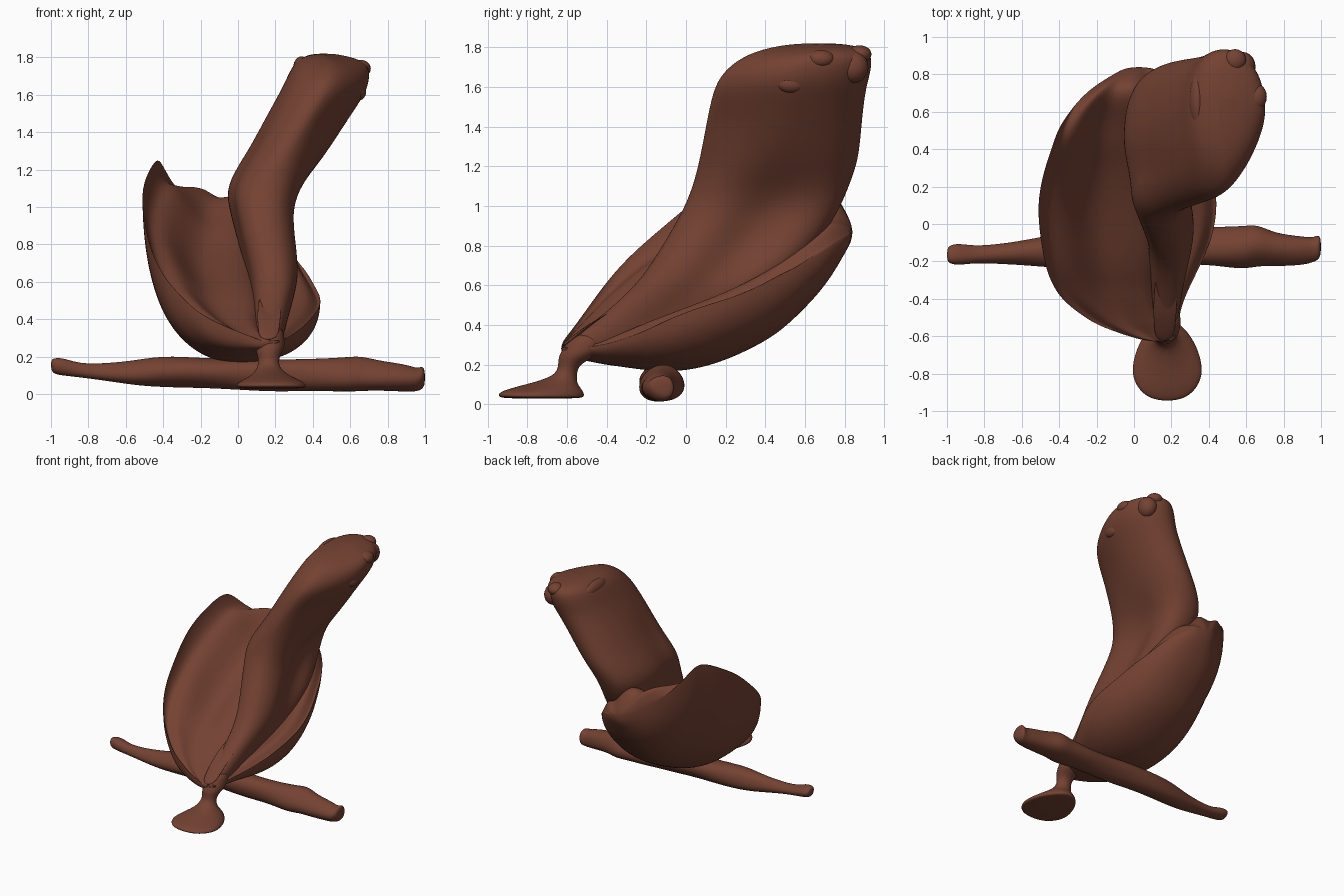
import bpy, bmesh, math, random
from mathutils import Vector

random.seed(4)
brown = bpy.data.materials.new("warm brown")
brown.diffuse_color = (0.174, 0.054, 0.032, 1)


def loft(name, rings, levels=2):
    """Closed smooth solid through rings with equal point counts."""
    bm = bmesh.new()
    vs = [[bm.verts.new(p) for p in r] for r in rings]
    n = len(vs[0])
    for a, b in zip(vs, vs[1:]):
        for i in range(n):
            j = (i + 1) % n
            bm.faces.new((a[i], a[j], b[j], b[i]))
    bm.faces.new(vs[0][::-1])
    bm.faces.new(vs[-1])
    bmesh.ops.recalc_face_normals(bm, faces=bm.faces)
    me = bpy.data.meshes.new(name)
    bm.to_mesh(me)
    bm.free()
    me.materials.append(brown)
    me.polygons.foreach_set("use_smooth", [True] * len(me.polygons))
    ob = bpy.data.objects.new(name, me)
    bpy.context.collection.objects.link(ob)
    mod = ob.modifiers.new("smooth", "SUBSURF")
    mod.levels = mod.render_levels = levels
    return ob


def power(v, e):
    return math.copysign(abs(v) ** e, v)


def oval(x0, x1, y0, y1, z, n=28, e=0.85):
    """Horizontal rounded section inside the given bounds."""
    return [Vector(((x0 + x1) / 2 + (x1 - x0) / 2 * power(math.cos(a), e),
                    (y0 + y1) / 2 + (y1 - y0) / 2 * power(math.sin(a), e), z))
            for a in (2 * math.pi * i / n for i in range(n))]


# Branch lying across, with knots and uneven thickness
stations = [(-1.0, -.165, .155, .025), (-.985, -.165, .15, .045), (-.93, -.165, .145, .05),
            (-.85, -.165, .125, .038), (-.7, -.16, .115, .048), (-.55, -.15, .11, .066),
            (-.4, -.14, .12, .085), (-.2, -.13, .115, .085), (0, -.13, .11, .085),
            (.2, -.13, .10, .085), (.4, -.12, .10, .088), (.58, -.13, .10, .099),
            (.66, -.11, .105, .098), (.75, -.135, .095, .08), (.9, -.14, .085, .072),
            (.96, -.135, .075, .06), (.985, -.12, .09, .062), (1.0, -.12, .09, .04)]
rings = []
for x, y, z, r in stations:
    ring = []
    for i in range(14):
        a = 2 * math.pi * i / 14
        k = r * (1 + .07 * math.sin(3 * a + 5 * x) + .05 * math.sin(2 * a - 9 * x))
        ring.append(Vector((x, y + 1.15 * k * math.cos(a), z + k * math.sin(a))))
    rings.append(ring)
loft("branch", rings)

# Pear-shaped foot with a thin stem
rings = []
for k, s in enumerate([
        (.0, .36, -.92, -.53, .028), (-.02, .375, -.95, -.51, .04), (-.01, .365, -.945, -.515, .062),
        (.05, .30, -.86, -.535, .088), (.085, .255, -.76, -.55, .112), (.105, .22, -.665, -.55, .145),
        (.11, .22, -.645, -.545, .185), (.10, .23, -.645, -.51, .215), (.09, .25, -.64, -.44, .25),
        (.09, .25, -.61, -.40, .30), (.10, .24, -.57, -.42, .36)]):
    ring = oval(*s, n=24, e=.85 if k < 3 else 1)
    if k < 3:
        for p in ring:                   # narrower towards the stem
            p.x = .175 + (p.x - .175) * (1 - .4 * max(0, (p.y + .8) / .29) ** 1.3)
    rings.append(ring)
loft("foot", rings)

# Cupped shell: y, right rim (x, z), keel (x, z), left rim (x, z), lining lift
shell = [(-.63, .21, .29, .14, .25, .07, .31, 0), (-.59, .225, .285, .11, .235, -.06, .36, 0),
         (-.54, .235, .285, .07, .225, -.20, .43, .01), (-.48, .245, .29, .04, .215, -.29, .51, .01),
         (-.41, .265, .305, .02, .20, -.38, .61, .01), (-.33, .30, .33, .01, .19, -.435, .71, 0),
         (-.23, .35, .37, .01, .175, -.475, .82, 0), (-.08, .42, .43, .01, .16, -.50, .95, -.02),
         (.10, .45, .50, .01, .185, -.52, 1.09, -.04), (.28, .425, .565, .02, .255, -.485, 1.20, -.03),
         (.42, .385, .625, .03, .33, -.435, 1.29, -.01), (.50, .355, .665, .03, .39, -.41, 1.25, .03),
         (.58, .325, .71, .03, .465, -.36, 1.14, .10), (.67, .28, .76, .03, .56, -.29, 1.05, .17),
         (.74, .23, .80, .02, .655, -.21, .98, .18), (.80, .16, .84, .02, .76, -.11, .92, .10),
         (.84, .10, .87, .02, .83, -.04, .89, .02)]
N = 16
rings = []
for k, (y, rx, rz, kx, kz, lx, lz, lift) in enumerate(shell):
    def outer(t):
        """t runs from -1 at the left rim, 0 at the keel, to 1 at the right rim."""
        a = abs(t) * math.pi / 2
        ex, ez = (rx, rz) if t > 0 else (lx, lz)
        return Vector((kx + (ex - kx) * math.sin(a) ** .9, y,
                       ez - (ez - kz) * math.cos(a) ** .9 if abs(t) < 1 else ez))
    rough = .02 if 4 < k < 15 else .006
    ring = []
    for i in range(2 * N + 1):
        p = outer(i / N - 1)
        if i in (0, 2 * N):
            p.z += random.uniform(-rough, rough)
        ring.append(p)
    # folded lining filling most of the cup, rising into a saddle at the back
    left, right = Vector((lx, y, lz)), Vector((rx, y, rz))
    size = min(1, (lz - kz) / .8)
    for i in range(2 * N - 1, 0, -1):
        t = i / N - 1
        p = outer(t)
        chord = left.lerp(right, (p.x - lx) / (rx - lx))
        q = chord.lerp(p, .14 if t > 0 else .14 + .22 * abs(t))
        q.z += lift * (1 - t * t) * (1 - .6 * t)
        q.z += .045 * size * math.sin(11 * t + 1.2 * y + 1) * (1 - t * t)
        ring.append(q)
    rings.append(ring)
loft("shell", rings)

# Leaning body and neck rising out of the shell
body = [(.10, .23, -.60, -.30, .27), (.09, .25, -.585, -.10, .33), (.08, .275, -.46, .15, .42),
        (.07, .31, -.34, .34, .52), (.05, .345, -.22, .50, .64), (.0, .335, -.12, .66, .80),
        (-.045, .315, -.02, .77, .97), (-.07, .345, .03, .82, 1.09), (-.01, .425, .06, .865, 1.21),
        (.055, .49, .08, .88, 1.31), (.115, .56, .10, .89, 1.42), (.17, .625, .12, .90, 1.52),
        (.22, .685, .145, .915, 1.61), (.255, .705, .19, .935, 1.68), (.285, .705, .27, .94, 1.745),
        (.32, .66, .37, .92, 1.787), (.37, .56, .49, .84, 1.812), (.42, .50, .6, .74, 1.82)]
rings = []
for s in body:
    x0, x1, y0, y1, z = s
    ring = oval(*s, e=.82 if z < 1.2 else .9)
    dent = .09 * math.exp(-((z - .85) / .25) ** 2)
    groove = .03 * math.exp(-((z - 1.1) / .4) ** 2)
    trim = .12 * min(1, max(0, (z - 1.1) / .3))
    for p in ring:
        u = (p.y - y0) / (y1 - y0)
        v = (p.x - x0) / (x1 - x0)
        if v > .5:                       # hollow flank on the right
            p.x -= dent * math.exp(-((u - .55) / .2) ** 2)
        else:                            # long crease on the left
            p.x += groove * math.exp(-((u - .3) / .12) ** 2)
        # front right corner falls back, back right corner is eased
        p.x -= trim * max(0, v - .5) * max(0, .5 - u) * 2.2
        p.y += trim * max(0, v - .5) * (max(0, .5 - u) * 2.2 - max(0, u - .7) * 1.5)
    rings.append(ring)
loft("neck", rings)

# Rounded ridge at the front tip
rings = []
for x, y, z, r in [(.16, -.6, .30, .05), (.165, -.55, .35, .06), (.165, -.46, .42, .065),
                   (.17, -.36, .48, .065), (.175, -.27, .525, .06), (.18, -.22, .53, .03)]:
    rings.append([Vector((x + r * math.cos(a), y + r * .9 * math.sin(a), z + r * .5 * math.sin(a)))
                  for a in (2 * math.pi * i / 12 for i in range(12))])
loft("front_fold", rings)


# Small knobs on the head
def knob(name, loc, size):
    bpy.ops.mesh.primitive_uv_sphere_add(segments=20, ring_count=12, location=loc)
    ob = bpy.context.object
    ob.name = name
    ob.scale = size
    ob.data.materials.append(brown)
    bpy.ops.object.shade_smooth()


knob("side_knob", (.655, .68, 1.74), (.055, .07, .047))
knob("back_knob", (.54, .875, 1.765), (.06, .06, .045))
knob("cheek_knob", (.645, .53, 1.615), (.04, .07, .045))
knob("snout_knob", (.58, .84, 1.70), (.07, .08, .08))
knob("left_knob", (.34, .66, 1.745), (.045, .14, .06))
